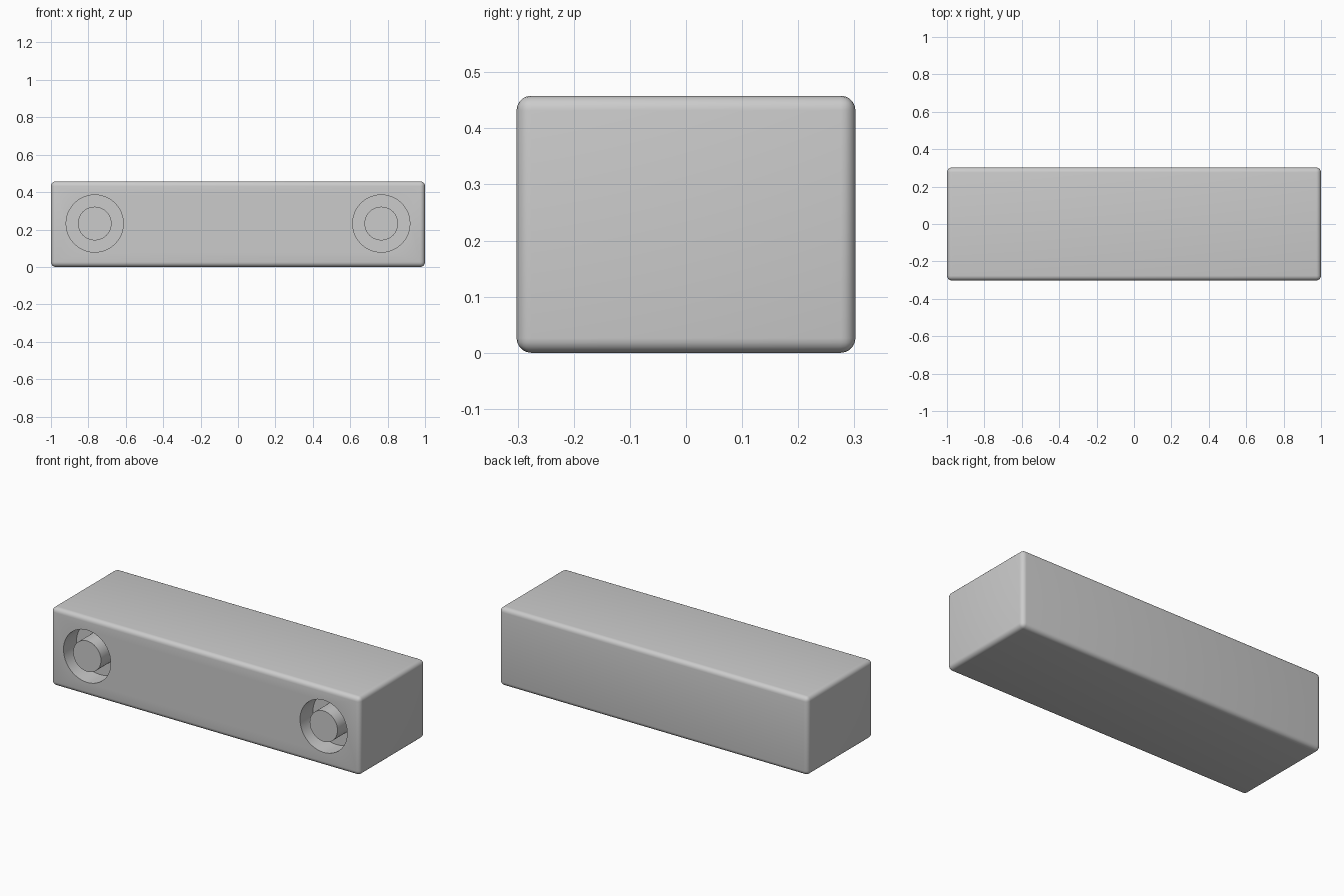
import bpy
from math import radians

if "Cube" in bpy.data.objects:
    bpy.data.objects.remove(bpy.data.objects["Cube"])

L, W, H = 2.0, 0.604, 0.458        # overall size
HOLE_X, HOLE_Z = 0.766, 0.232      # hole centres
HOLE_R, PEG_R, DEPTH = 0.153, 0.09, 0.12
FRONT = -W / 2


def cylinder(name, x, radius, y0, y1):
    """Cylinder lying along y, from y0 to y1."""
    bpy.ops.mesh.primitive_cylinder_add(
        vertices=48, radius=radius, depth=y1 - y0,
        location=(x, (y0 + y1) / 2, HOLE_Z), rotation=(radians(90), 0, 0))
    obj = bpy.context.object
    obj.name = name
    return obj


# Body: block with softly rounded edges
bpy.ops.mesh.primitive_cube_add(size=1, location=(0, 0, H / 2))
body = bpy.context.object
body.name = "body"
body.scale = (L, W, H)
bpy.ops.object.transform_apply(location=False, rotation=False, scale=True)
bevel = body.modifiers.new("rounded_edges", 'BEVEL')
bevel.width = 0.026
bevel.segments = 5

for side, x in (("left", -HOLE_X), ("right", HOLE_X)):
    # Round recess cut into the front
    cutter = cylinder(side + "_recess_cutter", x, HOLE_R, FRONT - 0.1, FRONT + DEPTH)
    cutter.hide_render = True
    cutter.display_type = 'WIRE'
    cut = body.modifiers.new(side + "_recess", 'BOOLEAN')
    cut.operation = 'DIFFERENCE'
    cut.solver = 'EXACT'
    cut.object = cutter
    # Peg standing in the recess, flush with the front
    cylinder(side + "_peg", x, PEG_R, FRONT, FRONT + DEPTH + 0.005)
    bpy.ops.object.shade_smooth_by_angle(angle=radians(35))

# Bake the cuts, then drop the cutters
bpy.ops.object.select_all(action='DESELECT')
body.select_set(True)
bpy.context.view_layer.objects.active = body
for name in [m.name for m in body.modifiers]:
    bpy.ops.object.modifier_apply(modifier=name)
bpy.ops.object.shade_smooth_by_angle(angle=radians(35))
for obj in [o for o in bpy.data.objects if o.name.endswith("cutter")]:
    bpy.data.objects.remove(obj)
